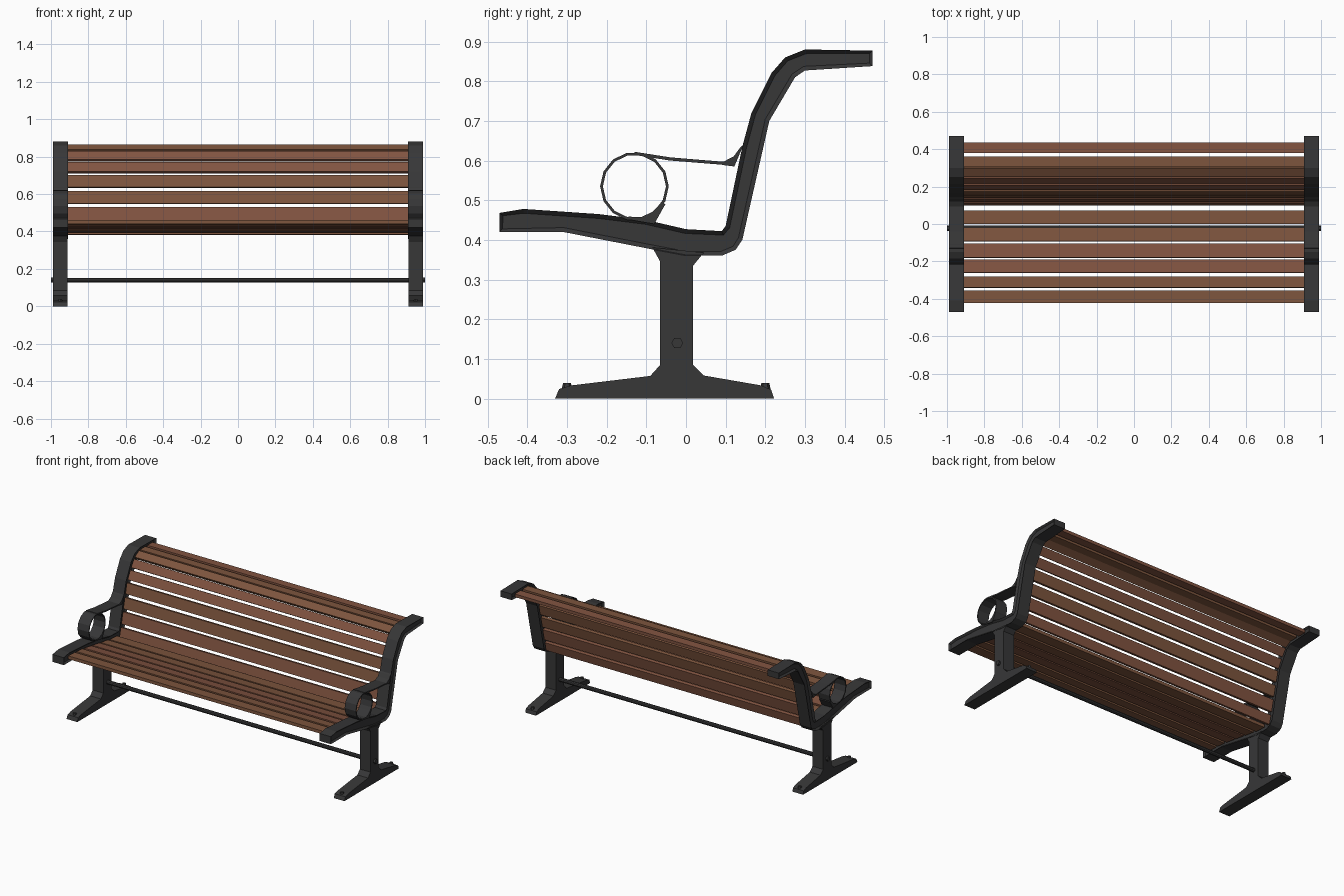
import bpy, bmesh
from math import sin, cos, tau, hypot

cube = bpy.data.objects.get("Cube")
if cube:
    bpy.data.objects.remove(cube, do_unlink=True)


def material(name, color):
    m = bpy.data.materials.new(name)
    m.use_nodes = True
    m.diffuse_color = (*color, 1)
    m.node_tree.nodes["Principled BSDF"].inputs["Base Color"].default_value = (*color, 1)
    return m


iron = material("dark cast iron", (0.038, 0.038, 0.039))
woods = [material("warm brown wood", (0.22, 0.088, 0.052)),
         material("golden brown wood", (0.205, 0.09, 0.047))]


def finish(bm, name, mat):
    bmesh.ops.recalc_face_normals(bm, faces=bm.faces)
    mesh = bpy.data.meshes.new(name)
    bm.to_mesh(mesh)
    bm.free()
    mesh.materials.append(mat)
    ob = bpy.data.objects.new(name, mesh)
    bpy.context.collection.objects.link(ob)
    return ob


def prism(name, profile, x0, x1, mat, recess=0):
    """Extrude a (y, z) profile along x; optionally sink both end faces."""
    bm = bmesh.new()
    face = bm.faces.new([bm.verts.new((x0, y, z)) for y, z in profile])
    new = bmesh.ops.extrude_face_region(bm, geom=[face])["geom"]
    bmesh.ops.translate(bm, vec=(x1 - x0, 0, 0),
                        verts=[g for g in new if isinstance(g, bmesh.types.BMVert)])
    bmesh.ops.recalc_face_normals(bm, faces=bm.faces)
    if recess:
        ends = [f for f in bm.faces if abs(f.normal.x) > 0.9]
        bmesh.ops.inset_individual(bm, faces=ends, thickness=recess, depth=-recess)
    return finish(bm, name, mat)


def ribbon(name, path, x0, x1, thick, closed=False):
    """Thin strap following a (y, z) path."""
    bm = bmesh.new()
    rows = [(bm.verts.new((x0, y, z)), bm.verts.new((x1, y, z))) for y, z in path]
    for a, b in zip(rows, rows[1:] + (rows[:1] if closed else [])):
        bm.faces.new((a[0], a[1], b[1], b[0]))
    ob = finish(bm, name, iron)
    mod = ob.modifiers.new("thickness", "SOLIDIFY")
    mod.thickness = thick
    mod.offset = 0
    return ob


def circle(y, z, r, n):
    return [(y + r * cos(tau * i / n), z + r * sin(tau * i / n)) for i in range(n)]


# Side frame: seat rail sweeping up into the back rail
rail = [(-.47, .42), (-.31, .42), (-.08, .375), (0, .36), (.09, .36), (.125, .375),
        (.142, .40), (.21, .70), (.275, .81), (.30, .827), (.47, .838),
        (.47, .877), (.30, .88), (.25, .86), (.215, .82), (.165, .72), (.142, .635),
        (.10, .435), (.09, .422), (0, .427), (-.1, .45), (-.22, .465),
        (-.41, .478), (-.47, .468)]
# Pedestal with spreading foot
pedestal = [(-.33, 0), (.222, 0), (.215, .022), (.19, .033), (.045, .058), (.018, .085),
            (.018, .335), (.045, .368), (-.085, .381), (-.065, .345),
            (-.065, .085), (-.09, .057), (-.29, .033), (-.32, .024)]
strap = [(-.13, .618), (-.04, .604), (.095, .593), (.128, .61)]
strap_gusset = [(.09, .589), (.122, .585), (.145, .64), (.136, .632), (.12, .61), (.10, .597)]
ring_foot = [(-.15, .452), (-.08, .44), (-.052, .49), (-.06, .495), (-.10, .455), (-.145, .459)]

for side, s in (("left", 1), ("right", -1)):
    a, b = s * 0.91, s * 0.99
    prism(side + "_frame_rail", rail, a, b, iron, recess=0.011)
    prism(side + "_pedestal", pedestal, s * 0.912, s * 0.988, iron)
    ribbon(side + "_arm_ring", circle(-.13, .535, .083, 14), a, b, 0.007, closed=True)
    ribbon(side + "_arm_strap", strap, a, b, 0.008)
    prism(side + "_arm_gusset", strap_gusset, a, b, iron)
    prism(side + "_ring_foot", ring_foot, a, b, iron)
    prism(side + "_rod_nut", circle(-.022, .14, .015, 6), s * 0.98, s, iron)
    # Anchor bolts on the foot
    for y in (-.30, .20):
        bm = bmesh.new()
        bmesh.ops.create_cone(bm, cap_ends=True, segments=6, radius1=.014, radius2=.010,
                              depth=.018)
        bmesh.ops.translate(bm, verts=bm.verts, vec=(s * 0.95, y, .03))
        finish(bm, side + "_anchor_bolt", iron)

# Tie rod between the pedestals
rod = prism("tie_rod", circle(-.022, .14, .013, 10), -0.98, 0.98, iron)

# Slats: top-face edges (y, z) from the seat front, up the back, to the rear lip
slats = [(-.422, .461, -.355, .459), (-.34, .458, -.28, .453), (-.26, .449, -.19, .438),
         (-.178, .436, -.105, .424), (-.092, .421, -.02, .411), (0, .405, .073, .401),
         (.099, .385, .112, .44), (.118, .46, .134, .532), (.138, .55, .153, .617),
         (.159, .638, .174, .703), (.182, .72, .208, .772), (.217, .785, .246, .829),
         (.254, .838, .296, .864), (.305, .866, .36, .866), (.38, .866, .436, .864)]
for i, (y0, z0, y1, z1) in enumerate(slats):
    k = 0.02 / hypot(y1 - y0, z1 - z0)
    ny, nz = (z1 - z0) * k, (y0 - y1) * k
    prism("seat_slat" if i < 6 else "back_slat",
          [(y0, z0), (y1, z1), (y1 + ny, z1 + nz), (y0 + ny, z0 + nz)],
          -0.912, 0.912, woods[(i // 2 + 1) % 2])
